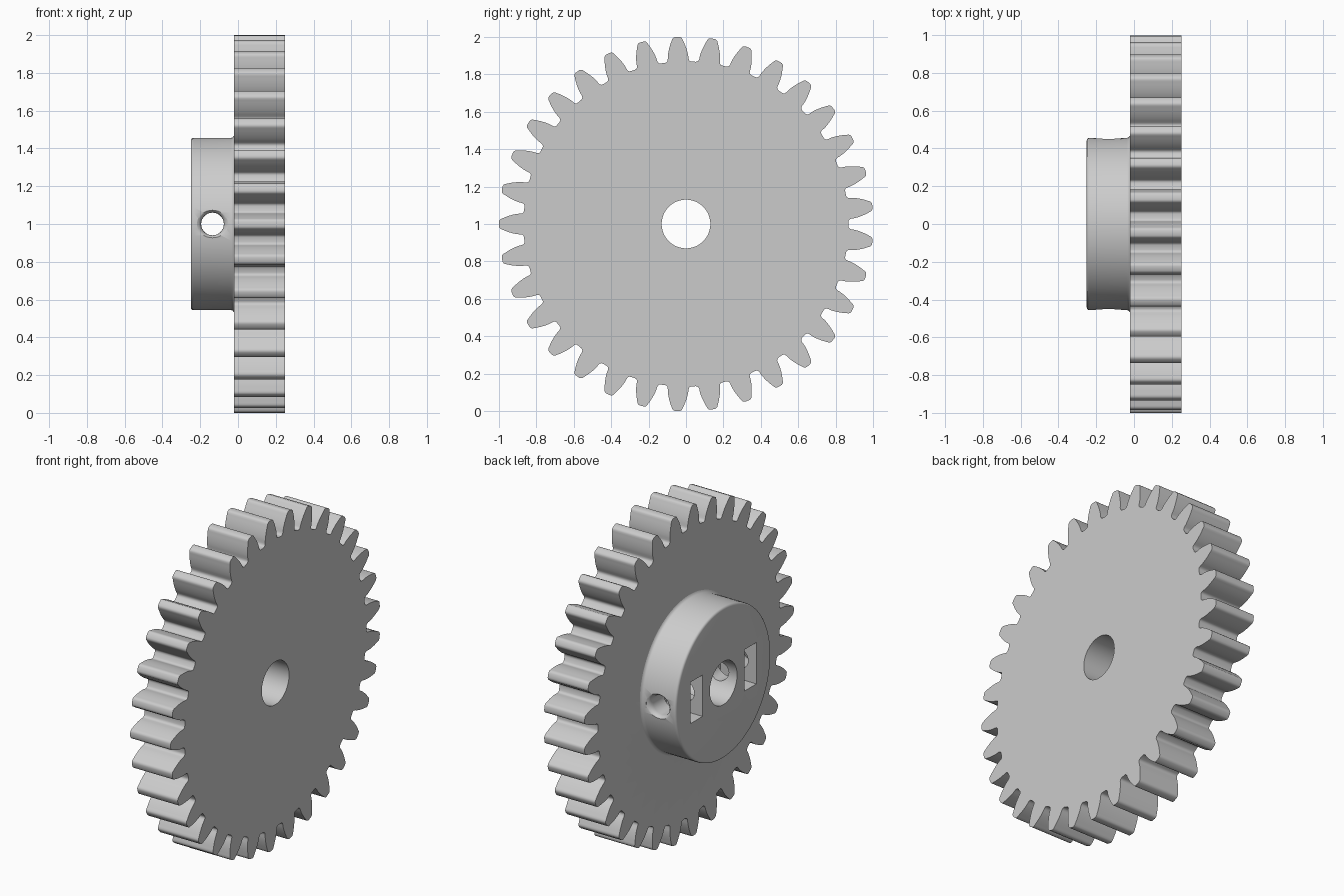
import bpy, bmesh, math
from mathutils import Matrix

if "Cube" in bpy.data.objects:
    bpy.data.objects.remove(bpy.data.objects["Cube"])

TEETH = 33
PITCH_R, BASE_R, ROOT_R, TIP_R = 0.943, 0.886, 0.868, 1.0
CENTRE = Matrix.Translation((0, 0, 1))
ALONG_X = CENTRE @ Matrix.Rotation(math.radians(90), 4, 'Y')
ALONG_Y = CENTRE @ Matrix.Rotation(math.radians(-90), 4, 'X')

grey = bpy.data.materials.new("plain_grey")
grey.diffuse_color = (0.6, 0.6, 0.6, 1)
grey.use_nodes = True
grey.node_tree.nodes["Principled BSDF"].inputs["Base Color"].default_value = grey.diffuse_color


def finish(name, bm, matrix):
    bmesh.ops.transform(bm, matrix=matrix, verts=bm.verts)
    bmesh.ops.recalc_face_normals(bm, faces=bm.faces)
    mesh = bpy.data.meshes.new(name)
    bm.to_mesh(mesh)
    bm.free()
    mesh.materials.append(grey)
    obj = bpy.data.objects.new(name, mesh)
    bpy.context.collection.objects.link(obj)
    return obj


def turned(name, profile, matrix, steps=96):
    """Closed solid of revolution from (position, radius) pairs."""
    bm = bmesh.new()
    rings = [[bm.verts.new((r * math.cos(a), r * math.sin(a), t))
              for a in (2 * math.pi * i / steps for i in range(steps))]
             for t, r in profile]
    for a, b in zip(rings, rings[1:]):
        for i in range(steps):
            j = (i + 1) % steps
            bm.faces.new((a[i], a[j], b[j], b[i]))
    bm.faces.new(rings[0])
    bm.faces.new(rings[-1])
    return finish(name, bm, matrix)


def block(name, size, location):
    bm = bmesh.new()
    bmesh.ops.create_cube(bm, size=1)
    return finish(name, bm, Matrix.Translation(location) @ Matrix.Diagonal((*size, 1)))


def involute(angle):
    return math.tan(angle) - angle


def half_angle(r):
    """Half of the tooth's angular thickness at radius r."""
    return (math.pi / (2 * TEETH) + involute(math.acos(BASE_R / PITCH_R))
            - involute(math.acos(min(1, BASE_R / r))))


# Half tooth: root fillet, involute flank, rounded tip
base = half_angle(BASE_R)
half = [(ROOT_R, base + 0.019), (ROOT_R + 0.002, base + 0.010), (ROOT_R + 0.008, base + 0.003)]
for i in range(8):
    r = BASE_R + (0.982 - BASE_R) * i / 7
    half.append((r, half_angle(r)))
tip = half_angle(0.982)
half += [(0.991, tip * 0.88), (0.997, tip * 0.68), (TIP_R, tip * 0.4)]
tooth = [(r, -a) for r, a in half] + [(r, a) for r, a in reversed(half)]

# Toothed wheel
bm = bmesh.new()
outline = []
for k in range(TEETH):
    mid = math.pi + 2 * math.pi * k / TEETH
    outline += [bm.verts.new((-0.02, r * math.cos(mid + a), r * math.sin(mid + a)))
                for r, a in tooth]
face = bm.faces.new(outline)
extruded = bmesh.ops.extrude_face_region(bm, geom=[face])["geom"]
bmesh.ops.translate(bm, vec=(0.27, 0, 0),
                    verts=[v for v in extruded if isinstance(v, bmesh.types.BMVert)])
gear = finish("gear_wheel", bm, CENTRE)

# Hub with rounded rim and a small fillet at the wheel
hub = turned("hub", [(-0.25, 0.442), (-0.248, 0.449), (-0.243, 0.454), (-0.235, 0.456),
                     (-0.036, 0.456), (-0.028, 0.459), (-0.022, 0.466), (-0.02, 0.47),
                     (0.1, 0.47)], ALONG_X)

# Shaft bore
bore = turned("bore_cutter", [(-0.5, 0.13), (0.5, 0.13)], ALONG_X, 64)

# Cross hole for the set screws, flared at both mouths
mouth = [(0.42, 0.06), (0.432, 0.0615), (0.442, 0.066), (0.450, 0.073), (0.455, 0.082), (0.6, 0.082)]
screw = turned("screw_hole_cutter", [(-t, r) for t, r in reversed(mouth)] + mouth,
               Matrix.Translation((-0.135, 0, 0)) @ ALONG_Y, 40)

# Nut pockets open at the hub face
pockets = [block("nut_pocket_cutter", (0.49, 0.115, 0.25), (-0.255, s * 0.257, 1)) for s in (-1, 1)]

# Combine into one solid
helpers = [(hub, 'UNION'), (bore, 'DIFFERENCE'), (screw, 'DIFFERENCE')]
helpers += [(p, 'DIFFERENCE') for p in pockets]
bpy.context.view_layer.objects.active = gear
gear.select_set(True)
for helper, operation in helpers:
    mod = gear.modifiers.new(helper.name, 'BOOLEAN')
    mod.operation, mod.object, mod.solver = operation, helper, 'EXACT'
    bpy.ops.object.modifier_apply(modifier=mod.name)
for helper, _ in helpers:
    bpy.data.objects.remove(helper)

bpy.ops.object.select_all(action='DESELECT')
gear.select_set(True)
bpy.ops.object.shade_smooth_by_angle(angle=math.radians(35))
